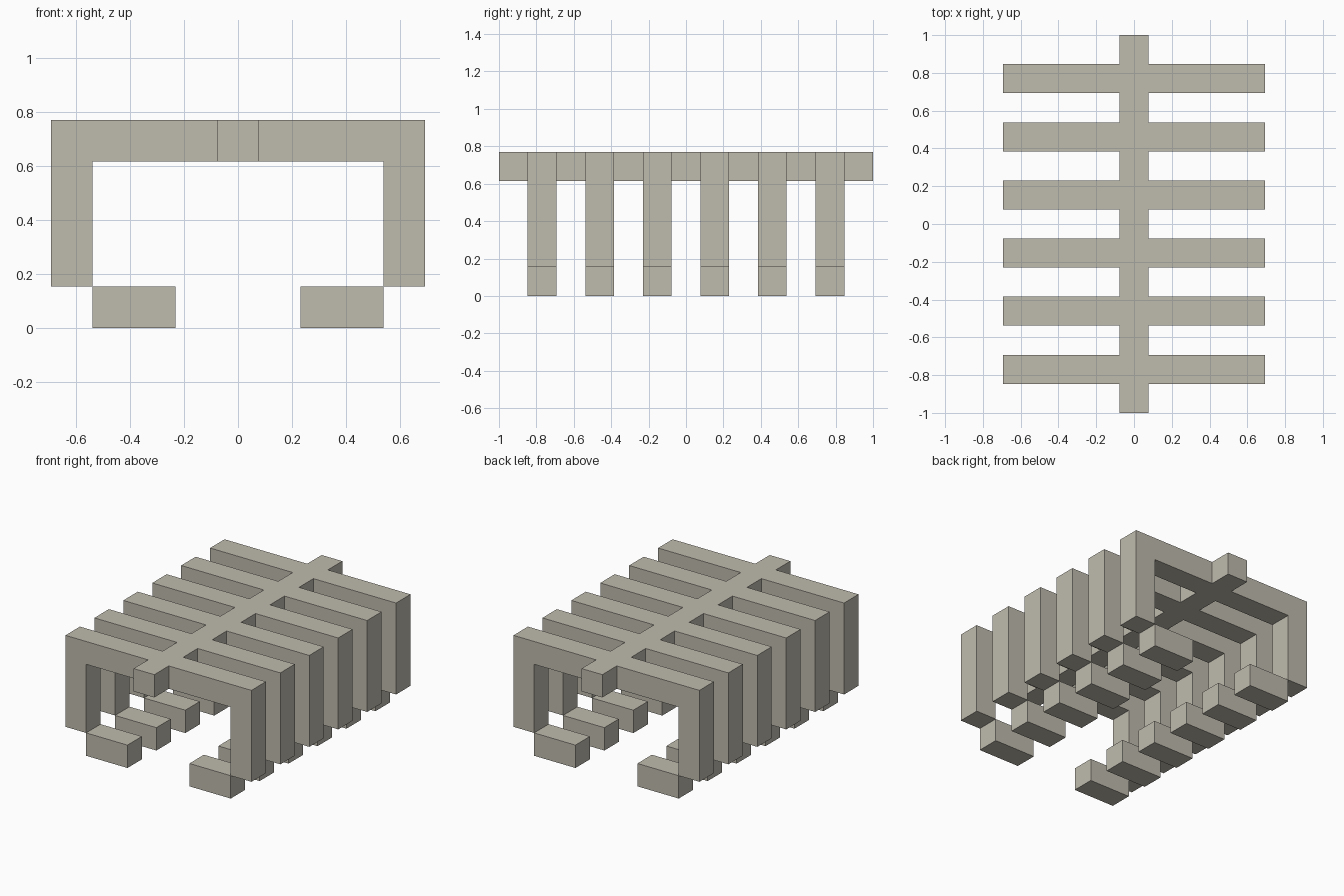
import bpy
import bmesh

if "Cube" in bpy.data.objects:
    bpy.data.objects.remove(bpy.data.objects["Cube"], do_unlink=True)

U = 2 / 13  # thickness of every beam; the spine is 13 beams long

bone = bpy.data.materials.new("bone grey")
bone.use_nodes = True
colour = (0.521, 0.497, 0.423, 1)
bone.diffuse_color = colour
bone.node_tree.nodes["Principled BSDF"].inputs["Base Color"].default_value = colour


def extrude_profile(name, profile, y, length):
    """Extrude an x-z outline, in beam units, along y about its centre."""
    bm = bmesh.new()
    verts = [bm.verts.new((x * U, (y - length / 2) * U, z * U)) for x, z in profile]
    face = bm.faces.new(verts)
    moved = bmesh.ops.extrude_face_region(bm, geom=[face])["geom"]
    bmesh.ops.translate(bm, vec=(0, length * U, 0),
                        verts=[v for v in moved if isinstance(v, bmesh.types.BMVert)])
    bmesh.ops.recalc_face_normals(bm, faces=bm.faces)
    mesh = bpy.data.meshes.new(name)
    bm.to_mesh(mesh)
    bm.free()
    mesh.materials.append(bone)
    obj = bpy.data.objects.new(name, mesh)
    bpy.context.collection.objects.link(obj)
    return obj


def box(x0, x1, z0, z1):
    return [(x0, z0), (x1, z0), (x1, z1), (x0, z1)]


# Spine along the top
extrude_profile("spine", box(-0.5, 0.5, 4, 5), 0, 13)

# Bent ribs beside the spine, and the separate tips turned in below them
rib = [(0.5, 5), (4.5, 5), (4.5, 1), (3.5, 1), (3.5, 4), (0.5, 4)]
tip = box(1.5, 3.5, 0, 1)
for side, sign in (("left", 1), ("right", -1)):
    for number, y in enumerate(range(-5, 6, 2), 1):
        for part, profile in (("rib", rib), ("rib_tip", tip)):
            outline = [(sign * x, z) for x, z in profile]
            extrude_profile(f"{side}_{part}_{number}", outline, y, 1)
